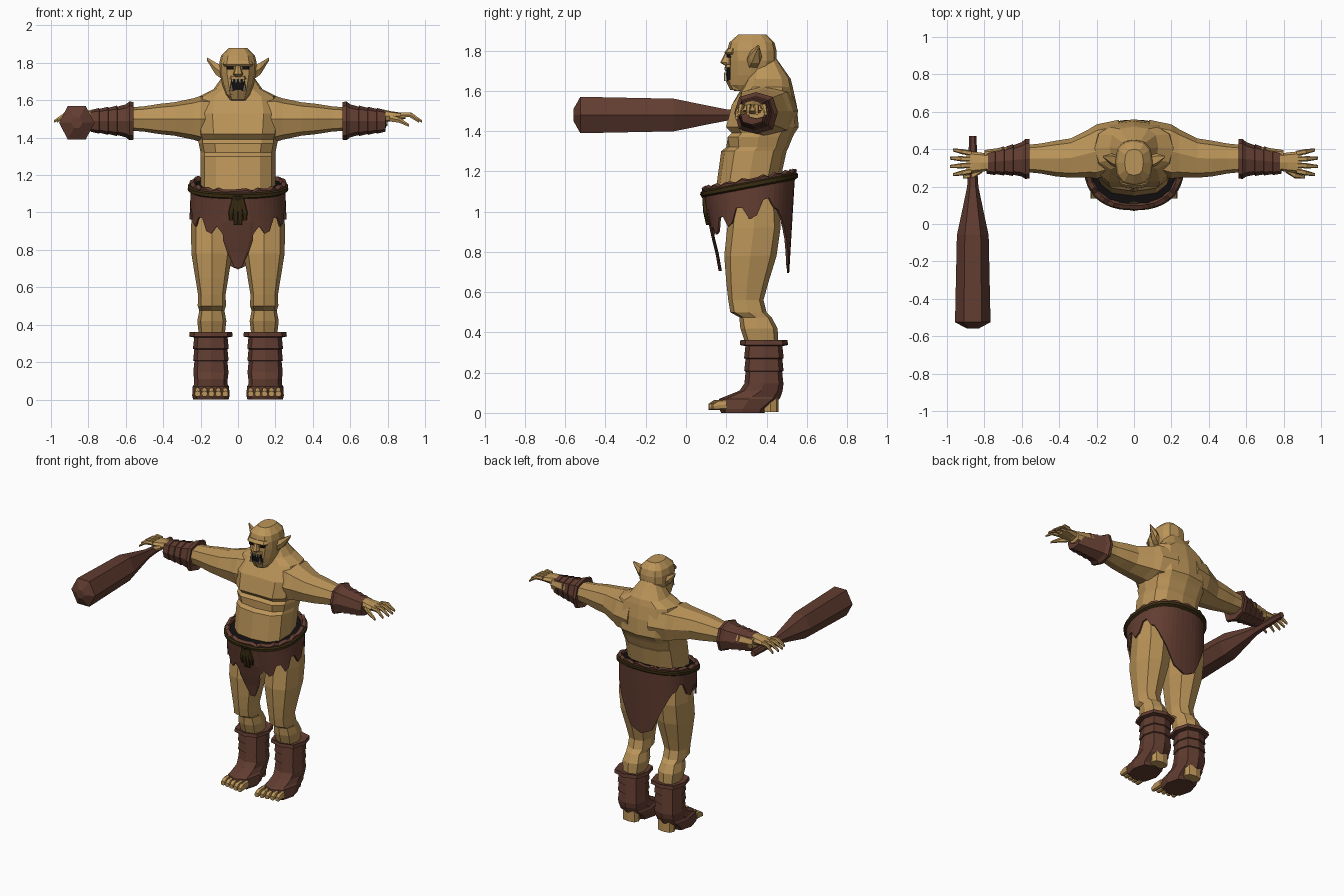
import bpy, bmesh, math
from mathutils import Vector

if "Cube" in bpy.data.objects:
    bpy.data.objects.remove(bpy.data.objects["Cube"])


def material(name, red, green, blue):
    mat = bpy.data.materials.new(name)
    mat.use_nodes = True
    mat.diffuse_color = (red, green, blue, 1)
    shader = mat.node_tree.nodes["Principled BSDF"]
    shader.inputs["Base Color"].default_value = mat.diffuse_color
    return mat


SKIN = material("tan_skin", .5, .3, .1)
LEATHER = material("brown_leather", .12, .046, .03)
CORD = material("dark_cord", .04, .025, .006)
BLACK = material("black", .006, .005, .005)
TOOTH = material("tooth", .55, .45, .3)
SIDES = (("left", 1), ("right", -1))


def bend(value, power):
    """Signed power: squares off a sine or cosine."""
    return math.copysign(abs(value) ** power, value) if abs(value) > 1e-6 else 0


def ring(center, across, along, sides=8, power=.75):
    """Rounded-square loop around center, spanned by two vectors."""
    center, across, along = Vector(center), Vector(across), Vector(along)
    angles = [math.tau * i / sides for i in range(sides)]
    return [center + across * bend(math.cos(a), power) + along * bend(math.sin(a), power)
            for a in angles]


def level(z, front, back, half, x=0, sides=8):
    """Horizontal loop between a front and a back depth."""
    return ring((x, (front + back) / 2, z), (half, 0, 0), (0, (back - front) / 2, 0), sides)


def upright(x, y, z, depth, height, sides=8):
    """Loop facing sideways, for arms, fingers and ears."""
    return ring((x, y, z), (0, depth, 0), (0, 0, height), sides)


def loft(name, rings, mat, side=1, caps=True, wrap=False, thickness=0):
    """Skin a row of loops; side -1 mirrors it."""
    bm = bmesh.new()
    loops = [[bm.verts.new((p.x * side, p.y, p.z)) for p in loop] for loop in rings]
    pairs = list(zip(loops, loops[1:]))
    if wrap:
        pairs.append((loops[-1], loops[0]))
    for low, high in pairs:
        for i in range(len(low)):
            bm.faces.new((low[i - 1], low[i], high[i], high[i - 1]))
    if caps and not wrap:
        bm.faces.new(loops[0])
        bm.faces.new(loops[-1])
    bmesh.ops.recalc_face_normals(bm, faces=bm.faces)
    mesh = bpy.data.meshes.new(name)
    bm.to_mesh(mesh)
    bm.free()
    mesh.materials.append(mat)
    obj = bpy.data.objects.new(name, mesh)
    bpy.context.collection.objects.link(obj)
    if thickness:
        solidify = obj.modifiers.new("thickness", "SOLIDIFY")
        solidify.thickness, solidify.offset = thickness, 0


def stack(name, mat, rows, x=0, side=1, sides=8):
    """Loft of horizontal loops, one (z, front, back, half) per row."""
    loft(name, [level(*row, x, sides) for row in rows], mat, side)


def straps(start, end, count):
    """Overlapping strap turns: position and radius pairs from start to end."""
    (begin, wide), (finish, narrow) = start, end
    for i in range(count):
        for t, swell in ((i / count, 1.08), ((i + .95) / count, 1)):
            yield begin + (finish - begin) * t, (wide + (narrow - wide) * t) * swell


# Torso with a centre crease down the chest
torso = [level(*row, sides=12) for row in
         [(1, .22, .45, .17), (1.12, .15, .46, .2), (1.3, .175, .5, .2), (1.32, .2, .51, .2),
          (1.37, .19, .53, .21), (1.39, .21, .54, .21), (1.42, .18, .56, .22), (1.53, .21, .55, .23),
          (1.62, .28, .53, .21), (1.66, .3, .52, .13), (1.76, .35, .45, .06)]]
for loop in torso[4:8]:
    loop[9].y += .02
loft("torso", torso, SKIN)

# Head and face
stack("head", SKIN, [(1.6, .24, .4, .045), (1.63, .21, .4, .065), (1.68, .21, .43, .083), (1.75, .21, .45, .1),
                     (1.8, .205, .45, .1), (1.84, .215, .44, .09), (1.88, .26, .4, .05)], sides=12)
stack("brow", SKIN, [(1.78, .2, .26, .07), (1.79, .19, .26, .08), (1.81, .205, .26, .075)])
stack("nose", SKIN, [(1.725, .195, .23, .02), (1.74, .17, .23, .026), (1.79, .195, .23, .01)])
stack("jaw", SKIN, [(1.605, .22, .34, .045), (1.655, .195, .33, .06)])
stack("mouth", BLACK, [(1.65, .2, .24, .045), (1.72, .2, .24, .035)])
stack("upper_lip", SKIN, [(1.715, .195, .25, .046), (1.73, .195, .25, .04)])
for tag, side in SIDES:
    stack(tag + "_eye", BLACK, [(z, .2, .24, .02) for z in (1.765, 1.78)], .042, side)
    for x in (.01, .03):
        stack(tag + "_upper_tooth", TOOTH, [(1.715, .19, .205, .008), (1.695, .195, .2, .003)], x, side)
    stack(tag + "_tusk", TOOTH, [(1.65, .19, .205, .009), (1.69, .19, .2, .002)], .035, side)
    ear = [(.08, .33, 1.745, .035, .04), (.12, .345, 1.77, .033, .036), (.165, .36, 1.82, .004, .01)]
    loft(tag + "_ear", [upright(*row, sides=6) for row in ear], SKIN, side)

# Arms, cuffs and hands
arm = [(.08, .14), (.2, .145), (.24, .13), (.34, .105), (.42, .095), (.5, .08), (.7, .06), (.8, .045)]
cuff = [(.57, .08), (.56, .105), (.58, .108), *straps((.6, .085), (.79, .06), 4), (.79, .04)]
palm = [(.78, .045, .035), (.82, .052, .026), (.895, .06, .015)]
for tag, side in SIDES:
    loft(tag + "_arm", [upright(x, .35 + max(0, .35 - x) / 4, 1.5, r, r * .85) for x, r in arm], SKIN, side)
    loft(tag + "_cuff", [upright(x, .4 - x * .09, 1.49, r, r * .96) for x, r in cuff], LEATHER, side)
    loft(tag + "_palm", [upright(x, .33, 1.515, depth, height) for x, depth, height in palm], SKIN, side)
    for finger in range(4):
        spread = finger - 1.5
        reach = .12 - .015 * abs(spread)
        loft(f"{tag}_finger_{finger}", [
            upright(.87 + reach * t, .33 + spread * (.032 + .012 * t), 1.522 - drop, r, r, 6)
            for t, drop, r in ((0, 0, .014), (.5, 0, .014), (1, .035, .008))], SKIN, side)
    thumb = [(.81, .295, 1.505, .02), (.86, .26, 1.495, .016), (.915, .25, 1.465, .008)]
    loft(tag + "_thumb", [upright(x, y, z, r, r, 6) for x, y, z, r in thumb], SKIN, side)

# Legs, boots and toes
leg = [(1.08, .22, .46), (.92, .205, .47), (.78, .19, .45), (.65, .2, .41), (.56, .21, .385),
       (.5, .22, .4), (.475, .265, .425), (.42, .27, .455), (.33, .3, .46)]
foot = [(0, .175, .39, .095), (.02, .165, .4, .1), (.07, .165, .465, .097), (.08, .19, .47, .09), (.11, .265, .48, .09)]
shaft = [(z, .387 - r, .387 + r, r * .97) for z, r in
         [*straps((.145, .09), (.335, .092), 3), (.337, .12), (.362, .117), (.35, .075)]]
for tag, side in SIDES:
    stack(tag + "_leg", SKIN, [(z, f, b, (b - f) * .42) for z, f, b in leg], .14, side)
    stack(tag + "_boot", LEATHER, foot + shaft, .145, side)
    stack(tag + "_heel", SKIN, [(z, .38, .46, .06) for z in (.005, .08)], .14, side)
    for toe in range(5):
        x, tip = .068 + toe * .037, .112 + .006 * toe
        loft(f"{tag}_toe_{toe}", [ring((x, y, height + .015), (.016, 0, 0), (0, 0, height)) for y, height in
                                  ((.2, .026), (tip + .025, .024), (tip, .015))], SKIN, side)

# Waist wrap: tilted band, lining, cord and ragged skirt
COLUMNS = 48
turn = [math.tau * i / COLUMNS for i in range(COLUMNS)]


def waist(angle, grow=0, drop=0):
    """Point on the tilted waist loop; angle 0 is the front."""
    sine, cosine = bend(math.sin(angle), .85), bend(math.cos(angle), .85)
    tuck = .17 if cosine > 0 else .06
    y = .315 - (.213 + grow - drop * tuck) * cosine
    return Vector(((.238 + grow + .04 * drop) * sine, y, 1.086 + y * .19 - drop))


def girdle(name, mat, section, ragged=0):
    """Closed band around the waist from a (grow, drop) section."""
    loft(name, [[waist(a, grow, drop - ragged * math.sin(i * 2.4)) for i, a in enumerate(turn)]
                for grow, drop in section], mat, wrap=True)


girdle("waist_band", LEATHER, [(0, .03), (.016, .025), (.022, -.012), (0, -.02), (-.01, 0)], .008)
girdle("waist_cord", CORD, [(.015, .03), (.03, .022), (.03, .004), (.018, -.004)])
loft("waist_lining", [[waist(a, grow) for a in turn] for grow in (0, -.07)], BLACK,
     caps=False, thickness=.006)

hems = [.9, .88, .91, .94, .95, .99, .99, 1.03, 1.05, .97, .87, .74, .7]


def skirt_drop(column):
    """Length of the skirt at a column, the same on both halves."""
    column = min(column, COLUMNS - column)
    lower = min(column // 2, len(hems) - 2)
    height = hems[lower] + (hems[lower + 1] - hems[lower]) * (column / 2 - lower)
    jag = .028 * (-1) ** lower if 2 < column < 17 else 0
    return waist(turn[column]).z - height + jag


loft("skirt", [[waist(a, .008, skirt_drop(i) * t) for i, a in enumerate(turn)] for t in (0, .35, .7, 1)],
     LEATHER, caps=False, thickness=.012)

# Front flap, knot and hanging cord ends
flap = [(1.08, .1, .07), (.95, .118, .085), (.85, .14, .08), (.79, .155, .06), (.705, .17, .02)]
stack("front_flap", LEATHER, [(z, y - .008, y + .008, half) for z, y, half in flap])
stack("cord_knot", CORD, [(1.06, .085, .12, .03), (1.085, .07, .12, .045), (1.115, .085, .12, .03)])
for i in range(4):
    x = (i - 1.5) * .025
    end = .92 + abs(x)
    loft(f"cord_end_{i}", [level(1.08, .08, .105, .012, x / 2), level(1, .085, .11, .014, x),
                           level(end, .1, .115, .009, x)], CORD)

# Six-sided club, thick end forward
club = [(-.56, .03), (-.525, .095), (-.06, .085), (.08, .055), (.2, .03), (.28, .025), (.47, .02)]
loft("club", [ring((-.862, y, 1.48), (r, 0, 0), (0, 0, r * 1.1), 6, 1) for y, r in club], LEATHER)
